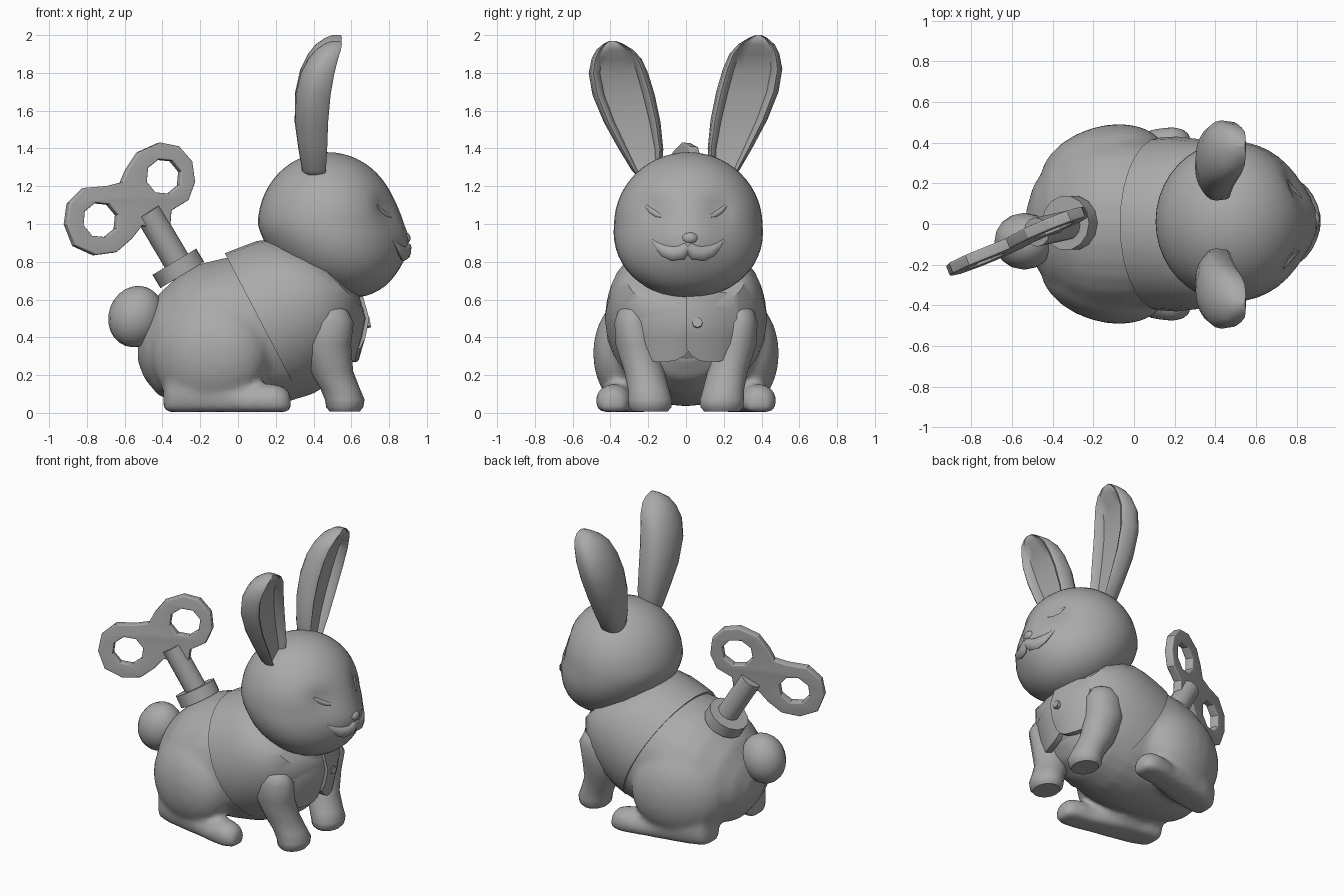
import bpy, bmesh, math
from mathutils import Vector, Matrix
from mathutils.bvhtree import BVHTree

if "Cube" in bpy.data.objects:
    bpy.data.objects.remove(bpy.data.objects["Cube"])

fur = bpy.data.materials.new("plain_grey")
fur.diffuse_color = (0.4, 0.4, 0.4, 1)
fur.use_nodes = True
fur.node_tree.nodes["Principled BSDF"].inputs["Base Color"].default_value = fur.diffuse_color


def finish(bm, name, angle=45):
    bmesh.ops.recalc_face_normals(bm, faces=bm.faces)
    me = bpy.data.meshes.new(name)
    bm.to_mesh(me)
    bm.free()
    ob = bpy.data.objects.new(name, me)
    bpy.context.collection.objects.link(ob)
    me.materials.clear()
    me.materials.append(fur)
    bpy.ops.object.select_all(action='DESELECT')
    ob.select_set(True)
    bpy.context.view_layer.objects.active = ob
    bpy.ops.object.shade_smooth_by_angle(angle=math.radians(angle))
    return ob


def loft(name, rings, angle=45):
    """Skin a list of point rings and cap both ends."""
    bm = bmesh.new()
    rows = [[bm.verts.new(p) for p in r] for r in rings]
    n = len(rows[0])
    for a, b in zip(rows, rows[1:]):
        for i in range(n):
            j = (i + 1) % n
            bm.faces.new((a[i], a[j], b[j], b[i]))
    bm.faces.new(rows[0])
    bm.faces.new(rows[-1])
    return finish(bm, name, angle)


def ring(c, u, v, n=20):
    c, u, v = Vector(c), Vector(u), Vector(v)
    return [c + u * math.cos(t) + v * math.sin(t)
            for t in (2 * math.pi * i / n for i in range(n))]


def ball(name, c, r, shape=None, seg=20, rows=14, tilt=None):
    bm = bmesh.new()
    bmesh.ops.create_uvsphere(bm, u_segments=seg, v_segments=rows, radius=1)
    for v in bm.verts:
        p = Vector((v.co.x * r[0], v.co.y * r[1], v.co.z * r[2]))
        if tilt:
            p = tilt @ p
        v.co = p + Vector(c)
        if shape:
            v.co = shape(v.co)
    return finish(bm, name)


def rod(name, a, b, r, n=16):
    a, b = Vector(a), Vector(b)
    d = (b - a).normalized()
    v = Vector((0, 1, 0))
    u = d.cross(v).normalized()
    v = u.cross(d)
    return loft(name, [ring(a, u * r, v * r, n), ring(b, u * r, v * r, n)])


def gauss(p, c, s):
    return math.exp(-sum(((a - b) / s) ** 2 for a, b in zip(p, c)))


# head with forward chin, full cheeks, pointed muzzle and shallow eye sockets
def head_shape(p):
    q = p.copy()
    if p.z < 1.0:
        q.x += 0.34 * (1.0 - p.z) ** 1.1
        q.y *= 1 + 0.25 * (1.0 - p.z)
    if q.x > 0.5:
        q.x += 0.045 * gauss((p.y, p.z), (0.01, 0.92), 0.15)
        for s in (-1, 1):
            q.x -= 0.035 * gauss((p.y, p.z), (s * 0.18, 1.08), 0.07)
    return q


head = ball("head", (0.475, 0.012, 0.995), (0.37, 0.393, 0.385), head_shape, 40, 28)
bm = bmesh.new()
bm.from_mesh(head.data)
tree = BVHTree.FromBMesh(bm)
bm.free()


def on_face(y, z):
    return tree.ray_cast(Vector((2, y, z)), Vector((-1, 0, 0)))[0]


# strip that follows the face: points are y, z, radius
def face_line(name, pts):
    rings = []
    for i, (y, z, r) in enumerate(pts):
        a, b = pts[max(i - 1, 0)], pts[min(i + 1, len(pts) - 1)]
        d = Vector((0, b[0] - a[0], b[1] - a[1])).normalized()
        side = Vector((0, -d.z, d.y))
        rings.append(ring(on_face(y, z), side * r, (r * 0.65, 0, 0), 8))
    loft(name, rings)


ball("nose", (0.885, 0.02, 0.925), (0.03, 0.045, 0.032), None, 10, 8)
for s in (-1, 1):
    face_line("smile", [(.01 + s * y, z, r) for y, z, r in
                        ((0, .88, .025), (.035, .85, .04), (.08, .845, .042),
                         (.125, .86, .034), (.16, .885, .02), (.19, .915, .006))])
    face_line("closed_eye", [(s * y, z, r) for y, z, r in
                             ((.13, 1.04, .006), (.155, 1.05, .014), (.185, 1.07, .014),
                              (.215, 1.1, .006))])

# body: x, top, bottom, half width
body = [(-0.53, .40, .27, .07), (-0.495, .50, .18, .19), (-0.42, .63, .09, .30),
        (-0.30, .74, .055, .385), (-0.2, .79, .04, .42), (-0.05, .825, .035, .43),
        (0.1, .855, .035, .41), (0.25, .845, .055, .38), (0.4, .785, .1, .33),
        (0.52, .68, .18, .24), (0.58, .55, .28, .12)]
body_parts = [loft("body", [ring((x, 0, (t + b) / 2), (0, w, 0), (0, 0, (t - b) / 2), 28)
                            for x, t, b, w in body])]

# waistcoat: slanted rings from back hem to collar (top x, z, bottom x, z, half width)
vest = [(-0.05, .82, .33, .10, .39), (-0.07, .845, .325, .09, .425), (0.02, .88, .40, .13, .43),
        (0.10, .91, .50, .20, .42), (0.18, .92, .59, .30, .405), (0.27, .90, .645, .43, .365),
        (0.36, .86, .665, .55, .31), (0.42, .80, .63, .62, .2)]
loft("waistcoat", [ring(((a + c) / 2, 0, (b + d) / 2), (0, w, 0),
                        ((a - c) / 2, 0, (b - d) / 2), 28) for a, b, c, d, w in vest])


# front flaps: curved plates, the left one lying over the right one
def flap(name, y0, y1, out, low):
    rings = []
    for i in range(9):
        t = i / 8
        y = y0 + (y1 - y0) * t
        lo = low + 0.07 * abs(2 * t - 1) ** 3
        bend = out - 1.3 * y * y
        prof = [(-0.01, .64), (0.03, .5), (0.01, .4), (-0.02, lo)]
        front = [(bend + dx, y, z) for dx, z in prof]
        back = [(bend + dx - 0.04, y, z) for dx, z in reversed(prof)]
        rings.append(front + back)
    loft(name, rings, 35)


flap("right_flap", -0.30, 0.03, 0.645, 0.27)
flap("left_flap", 0.0, 0.27, 0.665, 0.27)
rod("button", (0.67, 0.06, 0.475), (0.70, 0.06, 0.48), 0.028, 8)

# front legs: z, x, y, half depth, half width
leg = [(.565, .48, .285, .06, .045), (.54, .48, .285, .1, .075), (.48, .48, .28, .132, .1),
       (.36, .468, .26, .13, .115), (.22, .495, .22, .115, .108), (.13, .54, .20, .105, .11),
       (.07, .565, .19, .105, .118), (.03, .565, .19, .098, .115), (.008, .565, .19, .08, .095)]
# hind feet: x, y, top, half width
foot = [(-0.395, .25, .15, .06), (-0.37, .26, .24, .10), (-0.27, .28, .27, .125),
        (-0.1, .32, .22, .115), (0.03, .35, .145, .1), (0.12, .375, .155, .098),
        (0.2, .385, .155, .096), (0.25, .385, .135, .08), (0.28, .385, .1, .05)]
# ears: z, inner y, outer y, back x, front x, hollow depth
ear = [(1.25, .13, .25, .36, .45, .1), (1.28, .125, .28, .34, .465, .5), (1.4, .115, .35, .32, .472, .8),
       (1.55, .13, .43, .30, .477, .9), (1.7, .16, .49, .303, .49, .9), (1.82, .195, .51, .33, .51, .8),
       (1.9, .23, .495, .37, .53, .5), (1.95, .275, .47, .41, .545, .1), (1.985, .33, .43, .46, .55, 0),
       (2.0, .37, .40, .5, .545, 0)]


def ear_ring(s, z, yi, yo, xb, xf, h):
    c, w = (yi + yo) / 2, (yo - yi) / 2
    if s < 0:
        z -= 0.03 * max(0, (z - 1.28) / 0.72)
        c += 0.005
    m = xb + (xf - xb) * 0.55
    pts = [(m - (m - xb) * math.sin(math.pi * i / 10), -math.cos(math.pi * i / 10))
           for i in range(11)]
    dip = xf - 0.06 * h
    half = [(m + (xf - m) * 0.8, 0.94), (xf, 0.84), (xf - 0.008, 0.72), (dip, 0.62), (dip, 0.3)]
    pts += half + [(x, -u) for x, u in reversed(half)]
    return [(x, s * (c + w * u), z) for x, u in pts]


for s, side in ((-1, "right"), (1, "left")):
    loft(side + "_front_leg", [ring((x, s * y, z), (a, 0, 0), (0, b, 0), 18)
                               for z, x, y, a, b in leg])
    body_parts.append(ball("haunch", (-0.15, s * 0.275, 0.315), (0.32, 0.205, 0.305), None, 24, 16,
                           Matrix.Rotation(s * 0.3, 3, 'Z')))
    body_parts.append(loft("hind_foot", [[(p.x, p.y, max(p.z, 0.004)) for p in
                                          ring((x, s * y, t * 0.42), (0, w, 0), (0, 0, t * 0.58), 18)]
                                         for x, y, t, w in foot]))
    loft(side + "_ear", [ear_ring(s, *e) for e in ear], 50)

# fuse the haunches and hind feet softly into the body
bpy.ops.object.select_all(action='DESELECT')
for ob in body_parts:
    ob.select_set(True)
bpy.context.view_layer.objects.active = body_parts[0]
bpy.ops.object.join()
fused = body_parts[0]
fused.modifiers.clear()
melt = fused.modifiers.new("fuse", 'REMESH')
melt.mode = 'VOXEL'
melt.voxel_size = 0.022
melt.use_smooth_shade = True
soft = fused.modifiers.new("soften", 'SMOOTH')
soft.factor = 0.5
soft.iterations = 5

# tail
ball("tail", (-0.54, -0.085, 0.51), (0.145, 0.14, 0.165), None, 16, 12,
     Matrix.Rotation(0.35, 3, 'Y'))

# wind-up key: collar, shaft and two-ring handle
rod("key_collar", (-0.295, 0.005, 0.73), (-0.337, 0.005, 0.80), 0.135, 14)
rod("key_shaft", (-0.275, 0.005, 0.72), (-0.48, -0.04, 1.065), 0.072, 12)

outline = [(-.235, 1.22), (-.27, 1.125), (-.36, 1.07), (-.365, 1.0), (-.43, .97), (-.515, .99),
           (-.57, .92), (-.65, .85), (-.76, .835), (-.87, .885), (-.915, 1.0), (-.90, 1.11),
           (-.82, 1.19), (-.70, 1.20), (-.62, 1.22), (-.59, 1.29), (-.53, 1.38), (-.42, 1.43),
           (-.32, 1.41), (-.25, 1.33)]
holes = [[(cx + 0.095 * math.cos(k * math.pi / 4 + .3), cz + 0.095 * math.sin(k * math.pi / 4 + .3))
          for k in range(8)] for cx, cz in ((-.735, 1.02), (-.40, 1.25))]
cu = bpy.data.curves.new("key_outline", 'CURVE')
cu.dimensions = '2D'
cu.fill_mode = 'BOTH'
cu.extrude = 0.02
cu.bevel_depth = 0.008
cu.offset = -0.008
for pts in [outline] + holes:
    sp = cu.splines.new('POLY')
    sp.points.add(len(pts) - 1)
    for p, (x, z) in zip(sp.points, pts):
        p.co = (x, z, 0, 1)
    sp.use_cyclic_u = True
tmp = bpy.data.objects.new("key_outline", cu)
bpy.context.collection.objects.link(tmp)
bpy.context.view_layer.update()
flat = bpy.data.meshes.new_from_object(tmp.evaluated_get(bpy.context.evaluated_depsgraph_get()))
bm = bmesh.new()
bm.from_mesh(flat)
bpy.data.objects.remove(tmp)
bmesh.ops.remove_doubles(bm, verts=bm.verts, dist=0.0005)
normal = Vector((0.4, -1, 0.08)).normalized()
for v in bm.verts:
    x, z, d = v.co
    v.co = Vector((x, 0.4 * x + 0.08 * z + 0.055, z)) + normal * d
finish(bm, "key_handle", 30)
